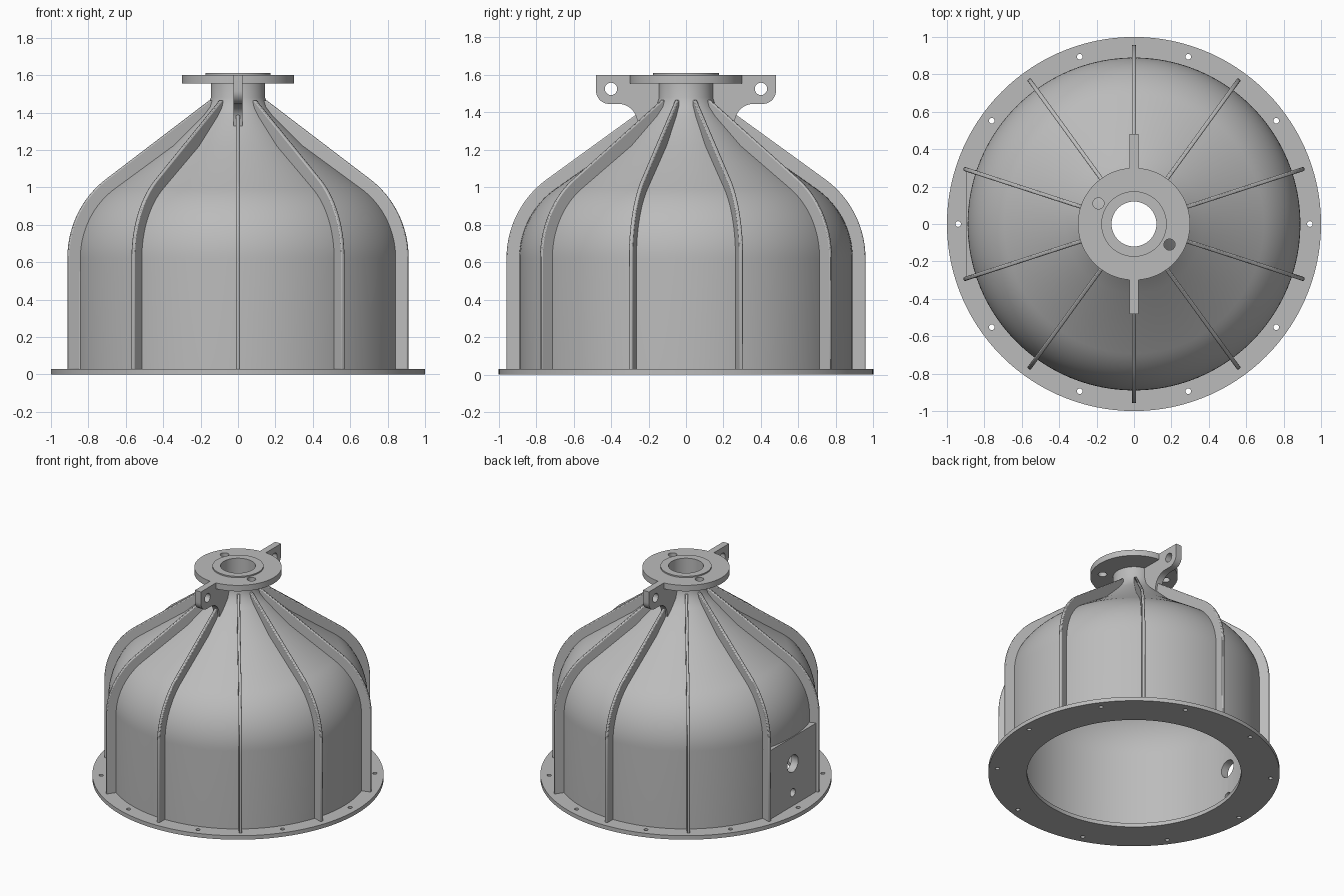
import bpy, bmesh, math
from mathutils import Matrix, Vector

if "Cube" in bpy.data.objects:
    bpy.data.objects.remove(bpy.data.objects["Cube"], do_unlink=True)

metal = bpy.data.materials.new("cast grey metal")
metal.use_nodes = True
GREY = (0.5, 0.5, 0.5, 1)
metal.diffuse_color = GREY
metal.node_tree.nodes["Principled BSDF"].inputs["Base Color"].default_value = GREY

STEP = math.radians(36)
SLOPE = math.radians(55.4)


def finish(name, bm):
    bmesh.ops.recalc_face_normals(bm, faces=bm.faces)
    mesh = bpy.data.meshes.new(name)
    bm.to_mesh(mesh)
    bm.free()
    ob = bpy.data.objects.new(name, mesh)
    bpy.context.collection.objects.link(ob)
    mesh.materials.append(metal)
    return ob


def arc(cx, cz, r, a0, a1, n=12):
    return [(cx + r * math.cos(a0 + (a1 - a0) * i / n),
             cz + r * math.sin(a0 + (a1 - a0) * i / n)) for i in range(n + 1)]


def dome_arc(r):
    return arc(0.435, 0.62, r, 0, SLOPE, 16)


def lathe(name, profile, n=96):
    """Closed (r, z) profile spun round the z axis."""
    bm = bmesh.new()
    rings = []
    for i in range(n):
        a = math.tau * i / n
        rings.append([bm.verts.new((r * math.cos(a), r * math.sin(a), z)) for r, z in profile])
    m = len(profile)
    for i in range(n):
        p, q = rings[i], rings[(i + 1) % n]
        for j in range(m):
            k = (j + 1) % m
            bm.faces.new((p[j], q[j], q[k], p[k]))
    return finish(name, bm)


def plate(name, outline, width, angle):
    """Flat (r, z) outline standing on a radial plane, given a thickness."""
    bm = bmesh.new()
    face = bm.faces.new([bm.verts.new((r, -width / 2, z)) for r, z in outline])
    out = bmesh.ops.extrude_face_region(bm, geom=[face])["geom"]
    moved = [v for v in out if isinstance(v, bmesh.types.BMVert)]
    bmesh.ops.translate(bm, verts=moved, vec=(0, width, 0))
    bm.transform(Matrix.Rotation(angle, 4, "Z"))
    return finish(name, bm)


def drill(ob, holes, length=0.5, sides=32):
    """Cut round holes; each is (centre, axis, radius)."""
    bm = bmesh.new()
    for centre, axis, radius in holes:
        turn = Vector(axis).to_track_quat("Z", "Y").to_matrix().to_4x4()
        bmesh.ops.create_cone(bm, cap_ends=True, segments=sides, radius1=radius, radius2=radius,
                              depth=length, matrix=Matrix.Translation(centre) @ turn)
    cutter = finish("hole_cutter", bm)
    cutter.hide_render = True
    mod = ob.modifiers.new("holes", "BOOLEAN")
    mod.operation, mod.solver, mod.object = "DIFFERENCE", "EXACT", cutter
    bpy.context.view_layer.objects.active = ob
    bpy.ops.object.modifier_apply(modifier=mod.name)
    bpy.data.objects.remove(cutter, do_unlink=True)


parts = []

# Thin-walled bell with its neck and bore
bell = lathe("bell_housing",
             [(0.84, 0.02), (0.89, 0.02)] + dome_arc(0.455)
             + [(0.37, 1.22), (0.2, 1.38), (0.16, 1.43), (0.145, 1.48), (0.145, 1.57),
                (0.12, 1.57), (0.12, 1.37), (0.2, 1.3), (0.37, 1.16)] + dome_arc(0.405)[::-1])
side_holes = [((-0.8, 0, 0.35), (1, 0, 0), 0.065), ((-0.8, 0, 0.13), (1, 0, 0), 0.03)]
drill(bell, side_holes)

# Base flange with bolt holes
flange = lathe("base_flange", [(0.735, 0), (1, 0), (1, 0.03), (0.735, 0.03)], 120)
drill(flange, [((0.94 * math.cos(i * STEP), 0.94 * math.sin(i * STEP), 0), (0, 0, 1), 0.015)
               for i in range(10)])

# Top flange with raised rim and two holes
top = lathe("top_flange", [(0.12, 1.555), (0.3, 1.555), (0.3, 1.6), (0.175, 1.6),
                           (0.175, 1.61), (0.12, 1.61)])
drill(top, [((s * -0.19, s * 0.11, 1.58), (0, 0, 1), 0.03) for s in (1, -1)])
parts += [bell, flange, top]

# Ribs following the bell, with softened edges
rib_outline = ([(0.958, 0.025)] + dome_arc(0.523) + [(0.16, 1.465), (0.14, 1.465), (0.14, 1.4),
               (0.2, 1.35), (0.37, 1.2)] + dome_arc(0.435)[::-1] + [(0.87, 0.025)])
for i in range(10):
    rib = plate(f"rib_{i + 1}", rib_outline, 0.022, math.pi / 2 + i * STEP)
    soft = rib.modifiers.new("soft_edges", "BEVEL")
    soft.width, soft.segments, soft.angle_limit = 0.006, 2, math.radians(60)
    parts.append(rib)

# Lifting lugs, front and back
lug_outline = ([(0.13, 1.57), (0.29, 1.57), (0.29, 1.6), (0.48, 1.6)]
               + arc(0.41, 1.515, 0.07, 0, -math.pi / 2, 10)
               + arc(0.36, 1.345, 0.1, math.pi / 2, math.pi * 0.95, 8)
               + [(0.25, 1.3), (0.13, 1.4)])
for name, s in (("front_lug", -1), ("back_lug", 1)):
    lug = plate(name, lug_outline, 0.05, s * math.pi / 2)
    drill(lug, [((0, s * 0.4, 1.525), (1, 0, 0), 0.033)])
    parts.append(lug)

# Flat side pad between two ribs, hollowed to the bell wall
pad = plate("side_pad", [(0.78, 0.025), (0.895, 0.025), (0.895, 0.55), (0.78, 0.55)], 0.575, math.pi)
drill(pad, [((0, 0, 0.3), (0, 0, 1), 0.86)], 1.5, 96)
drill(pad, side_holes)
parts.append(pad)

# Smooth curves, keep machined edges crisp
bpy.ops.object.select_all(action="DESELECT")
for ob in parts:
    ob.select_set(True)
bpy.context.view_layer.objects.active = bell
bpy.ops.object.shade_smooth_by_angle(angle=math.radians(30))
